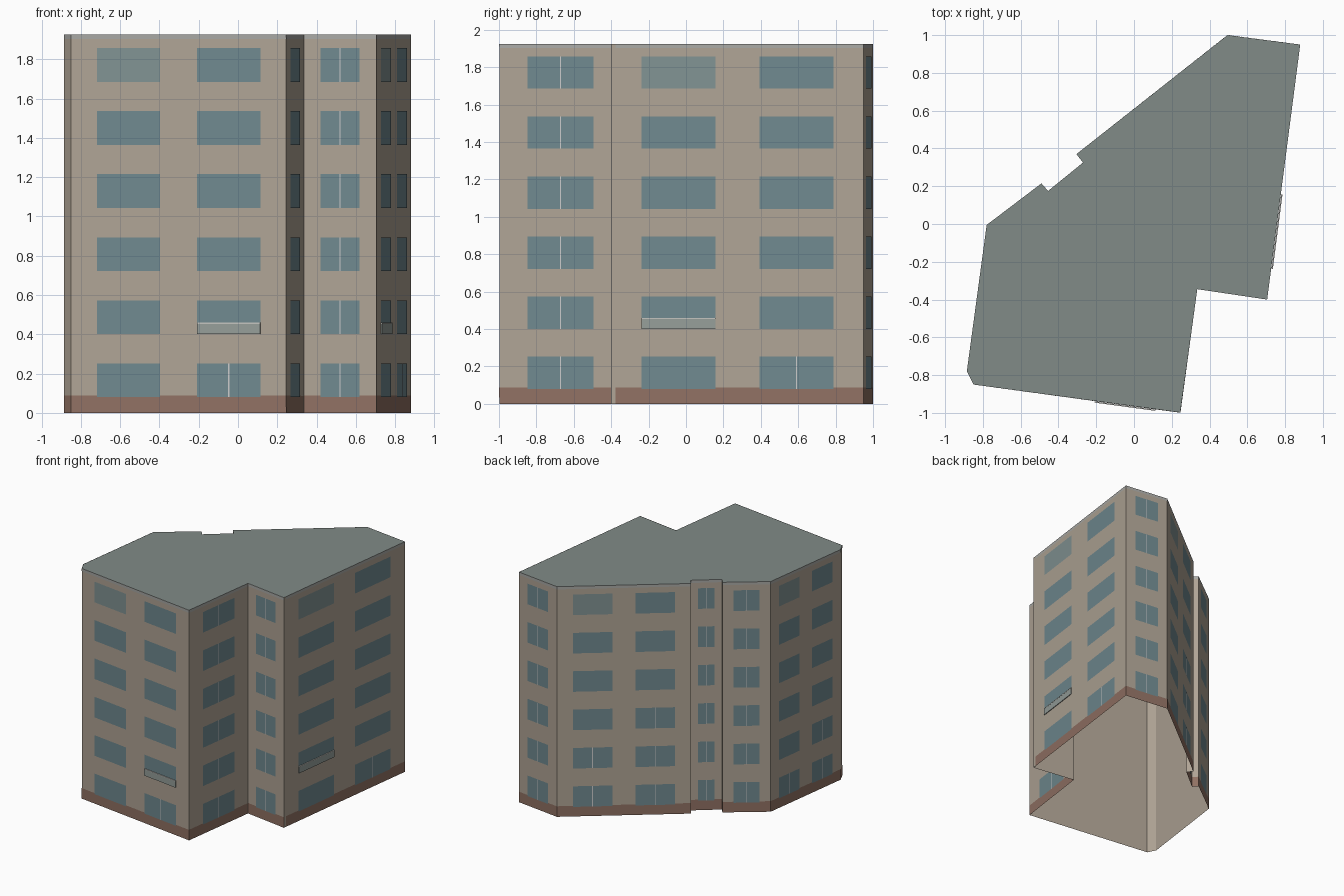
import bpy, bmesh
from mathutils import Vector

if "Cube" in bpy.data.objects:
    bpy.data.objects.remove(bpy.data.objects["Cube"])

H, FLOORS, PITCH = 1.925, 6, 0.321
SILL, WIN_H = 0.08, 0.172

# footprint corners, counter-clockwise from the front left
FOOT = [(-0.85, -0.85), (0.245, -0.998), (0.335, -0.345), (0.705, -0.40),
        (0.88, 0.95), (0.495, 1.0), (-0.305, 0.37), (-0.27, 0.325),
        (-0.455, 0.175), (-0.49, 0.215), (-0.78, -0.005), (-0.885, -0.78)]
N = len(FOOT)

WIDE = [(0.12, 0.413), (0.587, 0.88)]     # two wide windows per floor
SINGLE = [(0.23, 0.77)]                   # one divided window per floor
LAYOUT = {0: WIDE, 1: SINGLE, 2: SINGLE, 3: WIDE, 4: SINGLE, 5: WIDE,
          7: SINGLE, 9: SINGLE, 10: WIDE}
# wide windows split by a mullion: wall -> (floor, column)
SPLIT = {0: [(0, 1)], 3: [(0, 1)],
         5: [(0, 0), (0, 1), (1, 0), (1, 1), (2, 1)],
         10: [(0, 0), (0, 1), (1, 1)]}
BALCONY = {0: (1, 1), 3: (1, 0)}          # wall -> (floor, column)

parts = {}


def part(name):
    return parts.setdefault(name, bmesh.new())


def wall_point(i, u, z, off):
    a, b = Vector(FOOT[i]), Vector(FOOT[(i + 1) % N])
    d = b - a
    p = a + d * u + Vector((d.y, -d.x)).normalized() * off
    return (p.x, p.y, z)


def panel(name, i, u0, u1, z0, z1, off=0.0):
    """Flat panel on wall i, between fractions u0..u1 of its length."""
    bm = part(name)
    bm.faces.new([bm.verts.new(wall_point(i, u, z, off))
                  for u, z in ((u0, z0), (u1, z0), (u1, z1), (u0, z1))])


def slab(name, i, u0, u1, z0, z1, near, far):
    """Thin box standing in front of wall i."""
    bm = part(name)
    v = [bm.verts.new(wall_point(i, u, z, o)) for o in (near, far)
         for u, z in ((u0, z0), (u1, z0), (u1, z1), (u0, z1))]
    for f in ((4, 5, 6, 7), (3, 2, 1, 0), (0, 1, 5, 4),
              (1, 2, 6, 5), (2, 3, 7, 6), (3, 0, 4, 7)):
        bm.faces.new([v[k] for k in f])


# roof
bm = part("roof")
bm.faces.new([bm.verts.new((x, y, H)) for x, y in FOOT])

for i in range(N):
    # wall shell, plinth band and eaves trim
    panel("walls", i, 0, 1, 0, H)
    panel("plinth", i, 0, 1, 0, 0.088, 0.001)
    panel("roof_trim", i, 0, 1, 1.902, H, 0.001)

    # windows with mullions
    length = (Vector(FOOT[(i + 1) % N]) - Vector(FOOT[i])).length
    for col, (u0, u1) in enumerate(LAYOUT.get(i, [])):
        for k in range(FLOORS):
            z0 = SILL + k * PITCH
            z1 = z0 + WIN_H
            wide = LAYOUT[i] is WIDE
            pale = wide and k == FLOORS - 1 and col == 0
            panel("pale_windows" if pale else "windows",
                  i, u0, u1, z0, z1, 0.002)
            if not wide or (k, col) in SPLIT.get(i, []):
                m, w = (u0 + u1) / 2, 0.003 / length
                panel("mullions", i, m - w, m + w, z0, z1, 0.003)
            # shallow balcony railing
            if BALCONY.get(i) == (k, col):
                slab("balcony_panels", i, u0, u1, z0, z0 + 0.052, 0.002, 0.008)
                slab("balcony_rails", i, u0, u1, z0 + 0.052, z0 + 0.058,
                     0.002, 0.009)

COLOURS = {"walls": (0.43, 0.37, 0.30), "plinth": (0.28, 0.165, 0.125),
           "roof": (0.22, 0.26, 0.245), "roof_trim": (0.40, 0.40, 0.38),
           "windows": (0.16, 0.25, 0.275), "pale_windows": (0.22, 0.29, 0.29),
           "mullions": (0.60, 0.62, 0.60), "balcony_panels": (0.30, 0.34, 0.32),
           "balcony_rails": (0.55, 0.55, 0.52)}

for name, bm in parts.items():
    if name in ("walls", "plinth", "roof_trim"):
        bmesh.ops.remove_doubles(bm, verts=bm.verts, dist=0.0035)
    me = bpy.data.meshes.new(name)
    bm.to_mesh(me)
    bm.free()
    mat = bpy.data.materials.new(name + "_colour")
    mat.diffuse_color = (*COLOURS[name], 1)
    mat.use_nodes = True
    mat.node_tree.nodes["Principled BSDF"].inputs["Base Color"].default_value = mat.diffuse_color
    me.materials.append(mat)
    bpy.context.collection.objects.link(bpy.data.objects.new(name, me))
